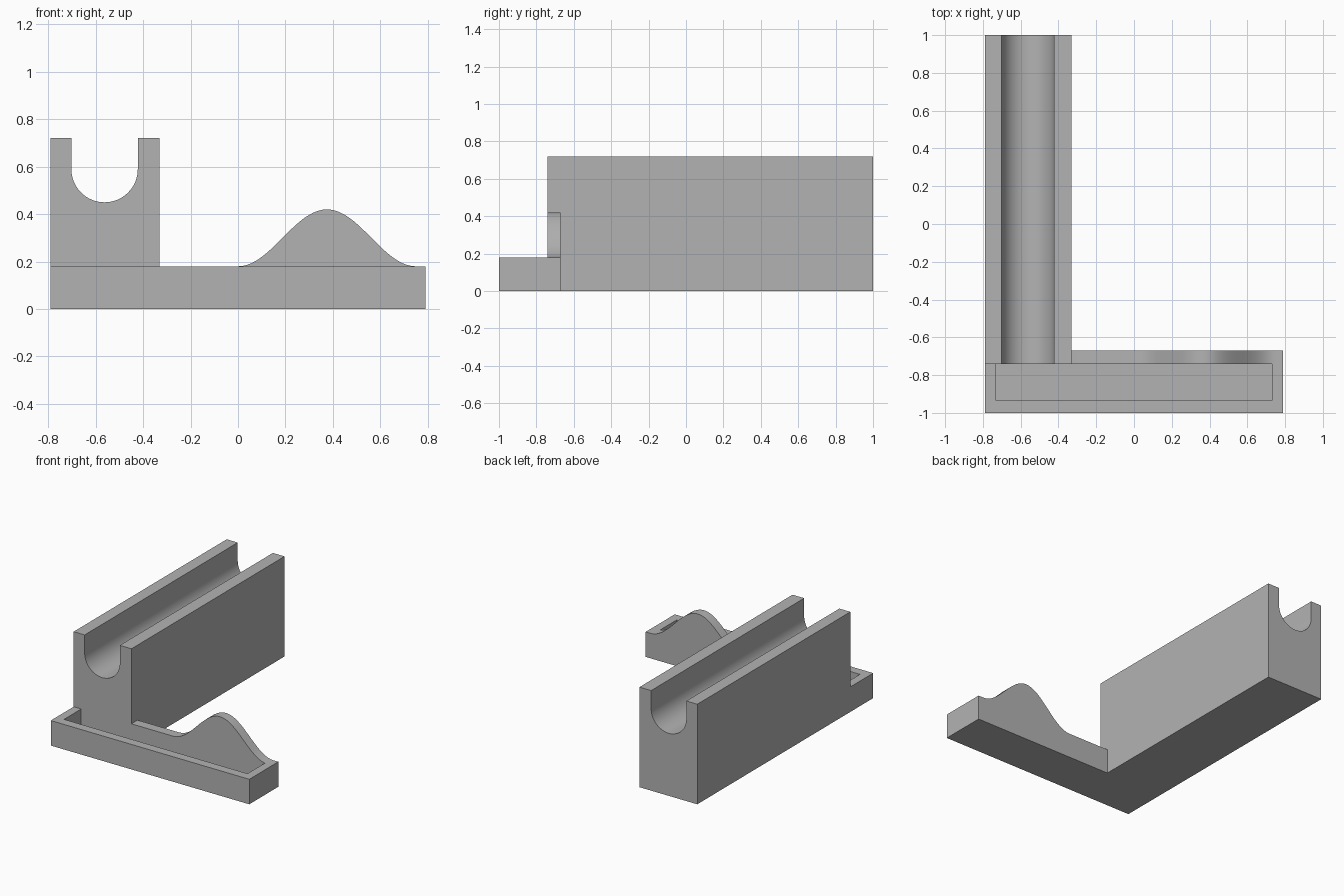
import bpy
import bmesh
from math import cos, sin, pi, radians
from mathutils import Vector

cube = bpy.data.objects.get("Cube")
if cube:
    bpy.data.objects.remove(cube, do_unlink=True)

grey = bpy.data.materials.new("plain grey")
grey.use_nodes = True
grey.diffuse_color = (0.45, 0.45, 0.45, 1)
grey.node_tree.nodes["Principled BSDF"].inputs["Base Color"].default_value = grey.diffuse_color


def extrude(name, outline, axis, start, end):
    """Extrude a flat outline along y (outline is x, z) or z (outline is x, y)."""
    bm = bmesh.new()
    place = (lambda a, b: (a, start, b)) if axis == "y" else (lambda a, b: (a, b, start))
    face = bm.faces.new([bm.verts.new(place(a, b)) for a, b in outline])
    result = bmesh.ops.extrude_face_region(bm, geom=[face], use_keep_orig=True)
    shift = Vector((0, end - start, 0) if axis == "y" else (0, 0, end - start))
    moved = [g for g in result["geom"] if isinstance(g, bmesh.types.BMVert)]
    bmesh.ops.translate(bm, verts=moved, vec=shift)
    bmesh.ops.recalc_face_normals(bm, faces=bm.faces)
    mesh = bpy.data.meshes.new(name)
    bm.to_mesh(mesh)
    bm.free()
    mesh.materials.append(grey)
    obj = bpy.data.objects.new(name, mesh)
    bpy.context.collection.objects.link(obj)
    bpy.ops.object.select_all(action="DESELECT")
    obj.select_set(True)
    bpy.context.view_layer.objects.active = obj
    bpy.ops.object.shade_smooth_by_angle(angle=radians(30))
    return obj


half, wall, rim_top, floor_top = 0.79, 0.06, 0.18, 0.06
front, inner_back, back = -1.0, -0.74, -0.67
inner = half - wall
inner_front = front + wall + 0.005

# Tray: U-shaped rim around a thin floor
extrude("tray_rim", [(-half, front), (half, front), (half, inner_back), (inner, inner_back),
                     (inner, inner_front), (-inner, inner_front), (-inner, inner_back),
                     (-half, inner_back)], "z", 0, rim_top)
extrude("tray_floor", [(-inner, inner_front), (inner, inner_front),
                       (inner, inner_back), (-inner, inner_back)], "z", 0, floor_top)

# Back wall of the tray, rising into a bell-shaped hump
block_right, hump_width, hump_height, steps = -0.33, 0.75, 0.24, 40
hump = [(hump_width * i / steps, rim_top + hump_height * (1 - cos(2 * pi * i / steps)) / 2)
        for i in range(steps + 1)]
extrude("humped_back_wall", [(half, 0), (block_right, 0), (block_right, rim_top)] + hump
        + [(half, rim_top)], "y", inner_back, back)

# Long block with a round-bottomed channel along its top
top, centre_x, centre_z, radius, arc = 0.72, -0.5625, 0.59, 0.14, 32
channel = [(centre_x - radius * cos(pi * i / arc), centre_z - radius * sin(pi * i / arc))
           for i in range(arc + 1)]
extrude("channel_block", [(-half, 0), (-half, top), (centre_x - radius, top)] + channel
        + [(centre_x + radius, top), (block_right, top), (block_right, 0)], "y", inner_back, 1)
